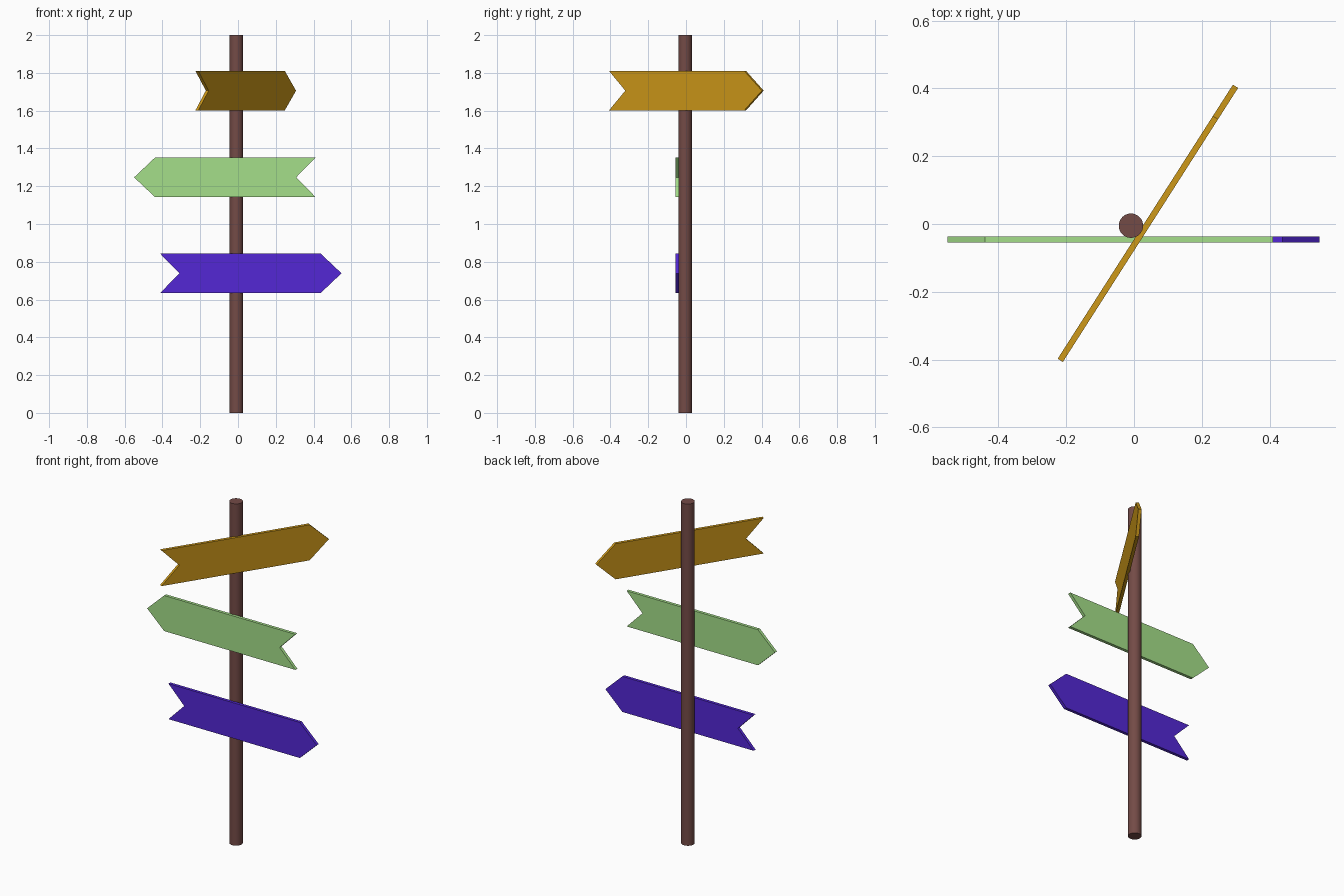
import bpy, math
from mathutils import Vector

if "Cube" in bpy.data.objects:
    bpy.data.objects.remove(bpy.data.objects["Cube"])


def material(name, rgb):
    # display colour (0-255) to linear diffuse colour
    m = bpy.data.materials.new(name)
    m.diffuse_color = [(c / 255) ** 2.2 for c in rgb] + [1]
    m.use_nodes = True
    m.node_tree.nodes["Principled BSDF"].inputs["Base Color"].default_value = m.diffuse_color
    return m


# Round post
bpy.ops.mesh.primitive_cylinder_add(vertices=32, radius=0.036, depth=2,
                                    location=(-0.009, -0.005, 1))
post = bpy.context.object
post.name = "post"
bpy.ops.object.shade_smooth_by_angle(angle=math.radians(40))
post.data.materials.append(material("post_brown", (115, 76, 72)))

LENGTH, HALF_H, THICK = 0.96, 0.104, 0.018


def arrow_board(name, centre, angle, rgb):
    # Arrow outline along local x: notched tail on the left, tip on the right
    a = LENGTH / 2
    outline = [(-a, -HALF_H), (a - 0.11, -HALF_H), (a, 0),
               (a - 0.11, HALF_H), (-a, HALF_H), (-a + 0.102, 0)]
    n, t = len(outline), THICK / 2
    verts = [(x, y, z) for y in (-t, t) for x, z in outline]
    # Caps split along the middle line, so that each half is convex
    faces = [(0, 1, 2, 5), (5, 2, 3, 4)]
    faces += [tuple(i + n for i in reversed(f)) for f in faces]
    faces += [(i, i + n, (i + 1) % n + n, (i + 1) % n) for i in range(n)]
    mesh = bpy.data.meshes.new(name)
    mesh.from_pydata(verts, [], faces)
    mesh.materials.append(material(name + "_paint", rgb))
    board = bpy.data.objects.new(name, mesh)
    board.location = Vector(centre)
    board.rotation_euler.z = math.radians(angle)
    bpy.context.collection.objects.link(board)


# Three direction boards
arrow_board("lower_board", (0.068, -0.046, 0.739), 0, (84, 44, 212))
arrow_board("middle_board", (-0.07, -0.046, 1.247), 180, (163, 222, 136))
arrow_board("upper_board", (0.041, 0.002, 1.706), 57.4, (204, 151, 31))
